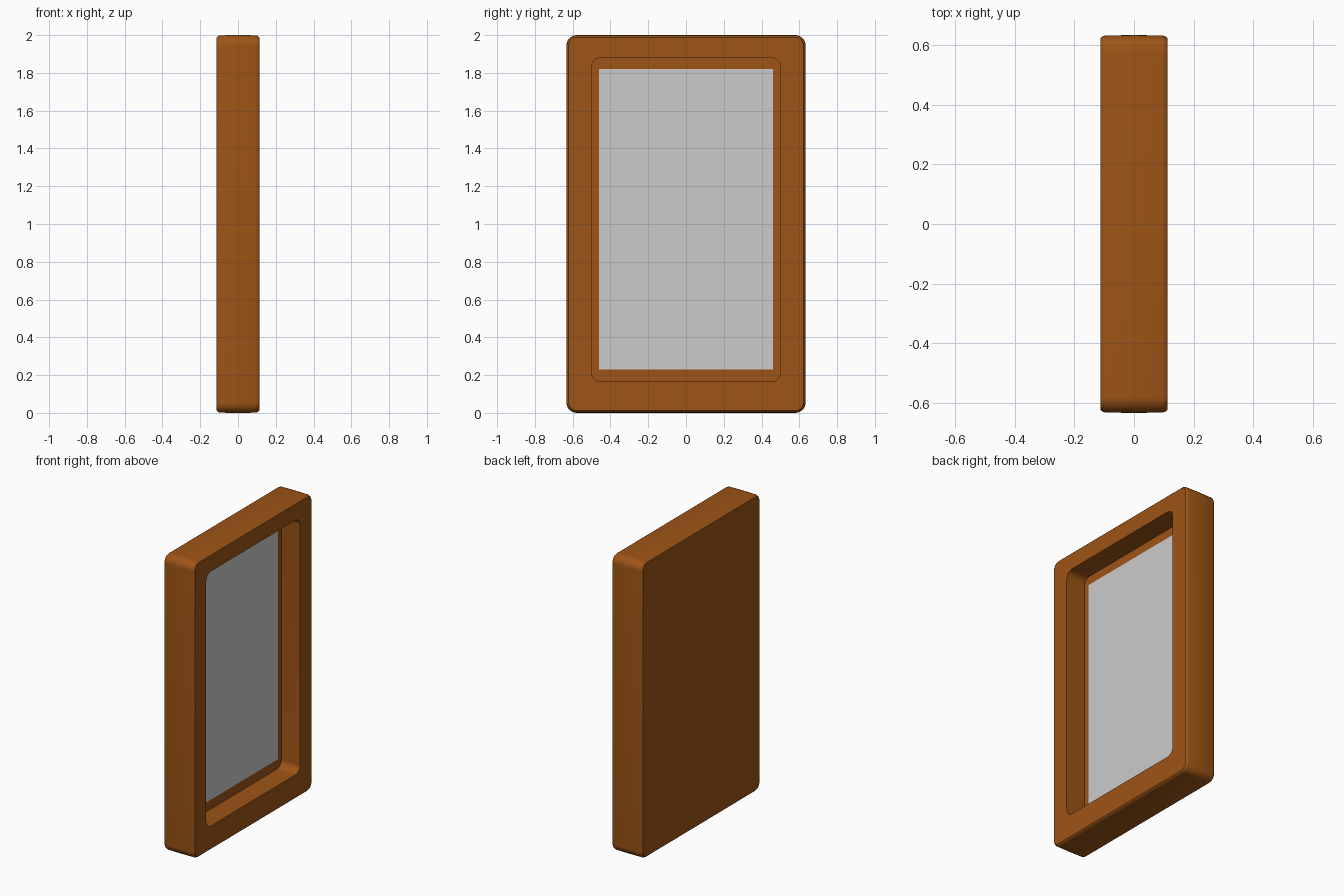
import bpy, bmesh
from math import sin, cos, pi, radians

if "Cube" in bpy.data.objects:
    bpy.data.objects.remove(bpy.data.objects["Cube"])

SEG = 8  # segments per rounded corner


def rounded_loop(bm, x, hy, z0, z1, r):
    """Rounded rectangle of vertices in the YZ plane."""
    verts = []
    corners = [(hy - r, z1 - r), (-hy + r, z1 - r), (-hy + r, z0 + r), (hy - r, z0 + r)]
    for i, (cy, cz) in enumerate(corners):
        for k in range(SEG + 1):
            a = (i + k / SEG) * pi / 2
            verts.append(bm.verts.new((x, cy + r * cos(a), cz + r * sin(a))))
    return verts


def bridge(bm, a, b):
    n = len(a)
    for i in range(n):
        j = (i + 1) % n
        bm.faces.new((a[i], a[j], b[j], b[i]))


def finish(bm, name, mat=None):
    bmesh.ops.recalc_face_normals(bm, faces=bm.faces[:])
    me = bpy.data.meshes.new(name)
    bm.to_mesh(me)
    bm.free()
    ob = bpy.data.objects.new(name, me)
    bpy.context.collection.objects.link(ob)
    if mat:
        me.materials.append(mat)
    return ob


wood = bpy.data.materials.new("brown_wood")
wood.diffuse_color = (0.34, 0.09, 0.008, 1)
wood.use_nodes = True
wood.node_tree.nodes["Principled BSDF"].inputs["Base Color"].default_value = wood.diffuse_color

# Frame: outer shell with softened rims, then a rounded recess on the +x side
bm = bmesh.new()
rim = [(0.113, 0.012), (0.105, 0.004), (0.095, 0.001)]
outer = [(-x, d) for x, d in rim] + [(0, 0)] + rim[::-1]
loops = [rounded_loop(bm, x, 0.633 - d, d, 2 - d, 0.055 - d) for x, d in outer]
loops.append(rounded_loop(bm, 0.113, 0.50, 0.165, 1.88, 0.05))
loops.append(rounded_loop(bm, -0.027, 0.50, 0.165, 1.88, 0.05))
for a, b in zip(loops, loops[1:]):
    bridge(bm, a, b)
bm.faces.new(loops[0])
bm.faces.new(loops[-1])
frame = finish(bm, "frame", wood)
bpy.context.view_layer.objects.active = frame
frame.select_set(True)
bpy.ops.object.shade_smooth_by_angle(angle=radians(40))

# Glass panel lying on the recess floor
bm = bmesh.new()
x = -0.024
bm.faces.new([bm.verts.new(c) for c in
              ((x, -0.46, 0.23), (x, 0.46, 0.23), (x, 0.46, 1.82), (x, -0.46, 1.82))])
finish(bm, "glass_panel")
